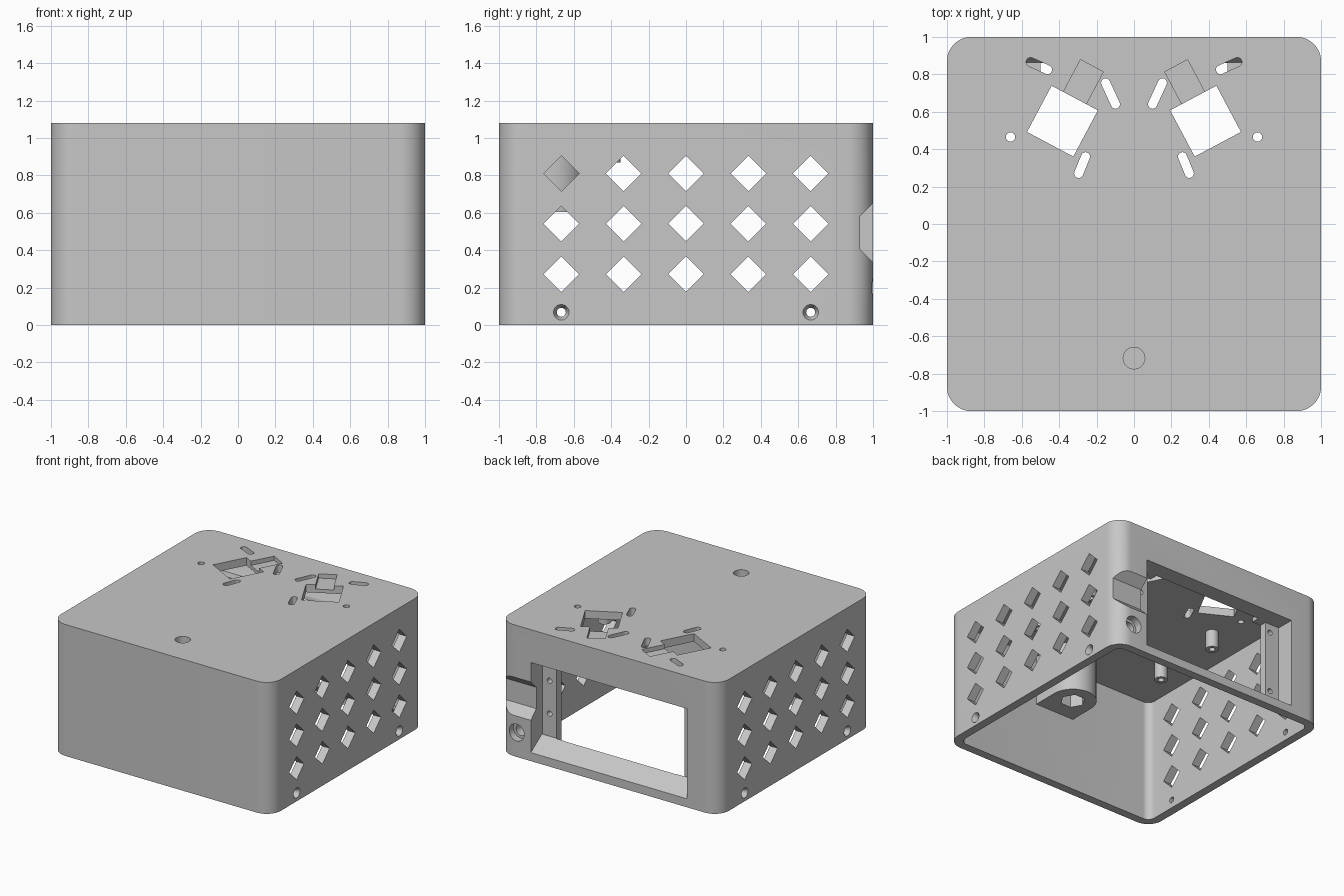
import bpy, bmesh
from math import cos, sin, pi, radians, atan2
from mathutils import Vector

cube = bpy.data.objects.get("Cube")
if cube:
    bpy.data.objects.remove(cube, do_unlink=True)

grey = bpy.data.materials.new("plain_grey")
grey.use_nodes = True
COLOUR = (0.57, 0.57, 0.57, 1)
grey.diffuse_color = COLOUR
grey.node_tree.nodes["Principled BSDF"].inputs["Base Color"].default_value = COLOUR

HEIGHT, WALL, CEILING, CORNER = 1.08, 0.07, 1.015, 0.13


# Outline helpers
def disc(u, v, r, n=24, turn=0.0):
    return [(u + r * cos(turn + 2 * pi * i / n), v + r * sin(turn + 2 * pi * i / n)) for i in range(n)]


def rect(u0, u1, v0, v1):
    return [(u0, v0), (u1, v0), (u1, v1), (u0, v1)]


def turned_rect(centre, angle, u0, u1, v0, v1):
    c, s = cos(angle), sin(angle)
    return [(centre[0] + u * c - v * s, centre[1] + u * s + v * c) for u, v in rect(u0, u1, v0, v1)]


def rounded(half, r, n=12):
    pts = []
    for k, (sx, sy) in enumerate([(1, 1), (-1, 1), (-1, -1), (1, -1)]):
        for i in range(n + 1):
            a = pi / 2 * (k + i / n)
            pts.append((sx * (half - r) + r * cos(a), sy * (half - r) + r * sin(a)))
    return pts


def capsule(a, b, r, n=8):
    t = atan2(b[1] - a[1], b[0] - a[0])
    pts = []
    for (u, v), start in ((b, t - pi / 2), (a, t + pi / 2)):
        pts += [(u + r * cos(start + pi * i / n), v + r * sin(start + pi * i / n)) for i in range(n + 1)]
    return pts


def prism(bm, pts, lo, hi, axis="Z", taper=1.0):
    """Extrude an outline along an axis, optionally scaling the far end."""
    mid = sum((Vector(p) for p in pts), Vector((0, 0))) / len(pts)
    rings = []
    for h, k in ((lo, 1.0), (hi, taper)):
        ring = []
        for p in pts:
            u, v = mid + (Vector(p) - mid) * k
            ring.append(bm.verts.new({"X": (h, u, v), "Y": (u, h, v), "Z": (u, v, h)}[axis]))
        rings.append(ring)
    a, b = rings
    bm.faces.new(a)
    bm.faces.new(b)
    for i in range(len(a)):
        j = (i + 1) % len(a)
        bm.faces.new((a[i], a[j], b[j], b[i]))


def to_object(bm, name):
    bmesh.ops.recalc_face_normals(bm, faces=bm.faces[:])
    mesh = bpy.data.meshes.new(name)
    bm.to_mesh(mesh)
    bm.free()
    mesh.materials.append(grey)
    ob = bpy.data.objects.new(name, mesh)
    bpy.context.collection.objects.link(ob)
    return ob


def combine(body, bm, operation):
    tool = to_object(bm, "tool")
    mod = body.modifiers.new("combine", "BOOLEAN")
    mod.operation, mod.solver, mod.object, mod.use_self = operation, "EXACT", tool, True
    bpy.context.view_layer.objects.active = body
    bpy.ops.object.modifier_apply(modifier=mod.name)
    bpy.data.objects.remove(tool, do_unlink=True)


# Outer shell, open underneath
bm = bmesh.new()
prism(bm, rounded(1, CORNER), 0, HEIGHT)
case = to_object(bm, "enclosure")
bm = bmesh.new()
prism(bm, rounded(1 - WALL, CORNER - WALL), -0.1, CEILING)
combine(case, bm, "DIFFERENCE")

# Mounting boss against the front wall
bm = bmesh.new()
arc = [(0.18 * cos(pi * i / 16), -0.717 + 0.18 * sin(pi * i / 16)) for i in range(17)]
prism(bm, arc + [(-0.18, -0.96), (0.18, -0.96)], 0.605, 1.04)
# Board posts under the ceiling
for x in (-0.6, 0.6):
    for y in (-0.4, 0.2):
        prism(bm, disc(x, y, 0.05), 0.87, 1.04)
combine(case, bm, "UNION")

# Thick frame around the back window
bm = bmesh.new()
prism(bm, [(0.96, 0.02), (0.86, 0.12), (0.86, 0.84), (0.96, 1.05)], -0.78, 0.94, "X")
combine(case, bm, "UNION")
# Side flanges of the window
bm = bmesh.new()
for s in (-1, 1):
    prism(bm, rect(min(s * 0.5, s * 0.77), max(s * 0.5, s * 0.77), 0.11, 0.845), 0.79, 0.9, "Y")
combine(case, bm, "UNION")

# Back window: recess with sloped sill, opening and cable channel
bm = bmesh.new()
prism(bm, [(1.1, 0.07), (1, 0.07), (0.86, 0.165), (0.85, 0.165), (0.85, 0.81), (1.1, 0.81)], -0.71, 0.71, "X")
combine(case, bm, "DIFFERENCE")
bm = bmesh.new()
prism(bm, rect(-0.58, 0.58, 0.1, 0.81), 0.7, 0.856, "Y")
combine(case, bm, "DIFFERENCE")
bm = bmesh.new()
prism(bm, [(1.05, 0.285), (0.93, 0.405), (0.93, 0.58), (1.05, 0.7)], 0.7, 1.1, "X")
# Flange screw holes
for x, z in ((0.645, 0.62), (0.645, 0.35), (-0.625, 0.74), (-0.625, 0.23)):
    prism(bm, disc(x, z, 0.022, 16), 0.75, 0.88, "Y")
# Socket hole, wide at the outside
prism(bm, disc(0.84, 0.2, 0.07), 0.94, 1.1, "Y")
prism(bm, disc(0.84, 0.2, 0.048), 0.8, 0.97, "Y")
combine(case, bm, "DIFFERENCE")

# Side vents and countersunk lid screw holes
bm = bmesh.new()
for s in (-1, 1):
    for i in range(5):
        for z in (0.272, 0.542, 0.81):
            prism(bm, disc((i - 2) / 3, z, 0.095, 4), s * 0.9, s * 1.1, "X")
    for y in (-2 / 3, 2 / 3):
        prism(bm, disc(y, 0.068, 0.024), s * 0.88, s * 1.1, "X")
        prism(bm, disc(y, 0.068, 0.042), s * 1.001, s * 0.965, "X", 0.57)
combine(case, bm, "DIFFERENCE")

# Boss bolt hole and nut pocket, blind holes in the posts
bm = bmesh.new()
prism(bm, disc(0, -0.717, 0.058), 0.7, 1.2)
prism(bm, disc(0, -0.717, 0.095, 6), 0.5, 0.8)
for x in (-0.6, 0.6):
    for y in (-0.4, 0.2):
        prism(bm, disc(x, y, 0.024, 16), 0.8, 0.98)
combine(case, bm, "DIFFERENCE")

# Twin sensor mounts in the top: square hole, shallow pocket, slots, pin hole
SLOTS = [((0.152, 0.755), (0.099, 0.64)), ((0.296, 0.27), (0.259, 0.36)), ((0.553, 0.866), (0.462, 0.825))]
pockets, holes = bmesh.new(), bmesh.new()
for s in (-1, 1):
    centre, angle = (s * 0.3825, 0.55), s * radians(28)
    prism(pockets, turned_rect(centre, angle, -0.069, 0.069, 0, 0.335), 1.045, 1.2)
    prism(holes, turned_rect(centre, angle, -0.14, 0.14, -0.14, 0.14), 0.95, 1.2)
    for a, b in SLOTS:
        prism(holes, capsule((s * a[0], a[1]), (s * b[0], b[1]), 0.024), 1.0, 1.2)
    prism(holes, disc(s * 0.66, 0.465, 0.025, 16), 0.95, 1.2)
combine(case, pockets, "DIFFERENCE")
combine(case, holes, "DIFFERENCE")

# One colour, smooth curves with crisp edges
case.data.materials.clear()
case.data.materials.append(grey)
bpy.ops.object.select_all(action="DESELECT")
case.select_set(True)
bpy.context.view_layer.objects.active = case
bpy.ops.object.shade_smooth_by_angle(angle=radians(30))
